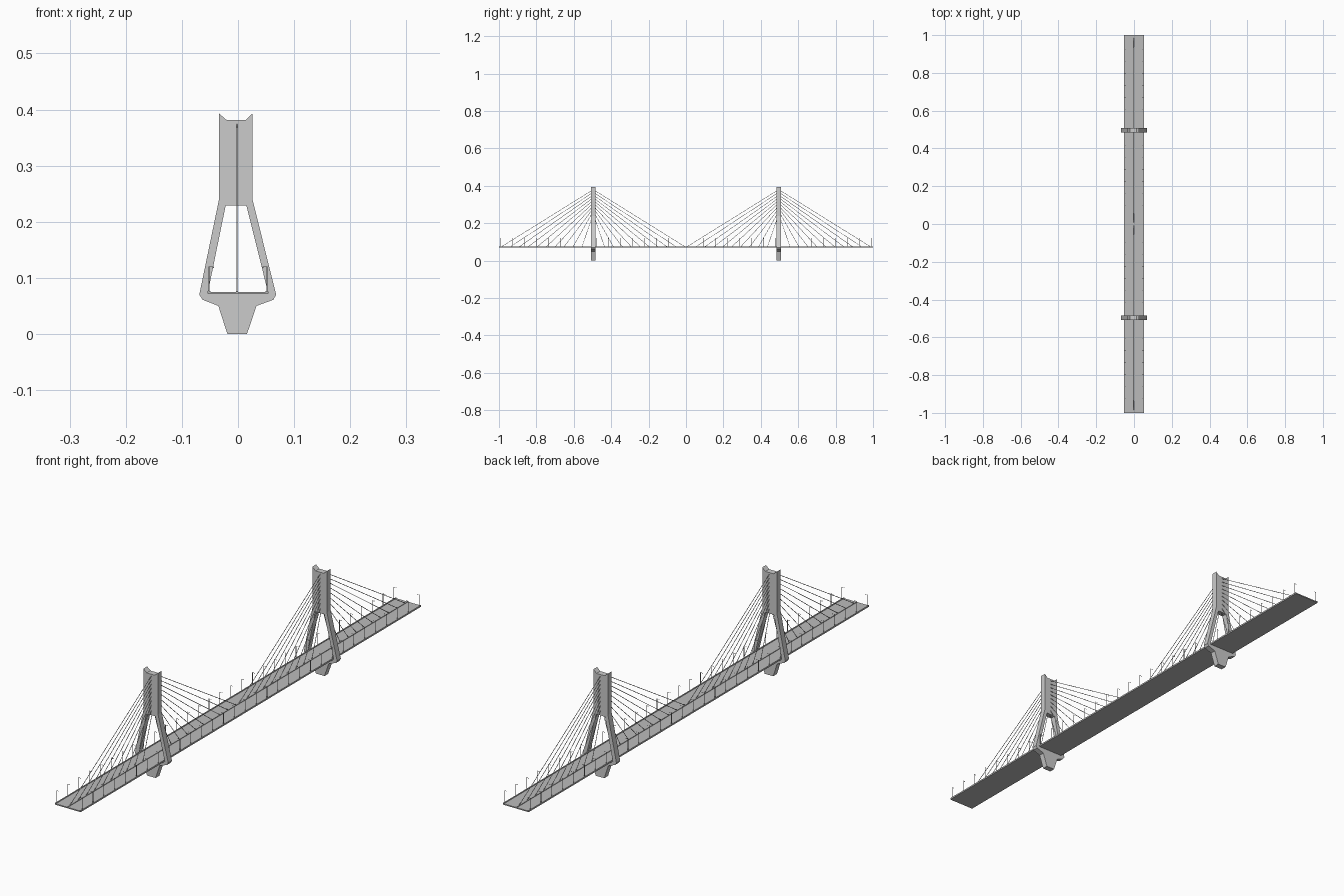
import bpy, bmesh
from mathutils import Vector, Matrix

if "Cube" in bpy.data.objects:
    bpy.data.objects.remove(bpy.data.objects["Cube"])

TOWER_Y = 0.496
DECK_TOP = 0.075
EDGE = 0.053
CABLE_X = -0.002

# Darker grey for the roadway
asphalt = bpy.data.materials.new("asphalt")
asphalt.use_nodes = True
asphalt.diffuse_color = (0.5, 0.5, 0.5, 1)
asphalt.node_tree.nodes["Principled BSDF"].inputs["Base Color"].default_value = asphalt.diffuse_color


def finish(name, bm, material=None):
    mesh = bpy.data.meshes.new(name)
    bm.to_mesh(mesh)
    bm.free()
    if material:
        mesh.materials.append(material)
    obj = bpy.data.objects.new(name, mesh)
    bpy.context.collection.objects.link(obj)


def add_box(bm, lo, hi):
    lo, hi = Vector(lo), Vector(hi)
    mat = Matrix.Translation((lo + hi) / 2) @ Matrix.Diagonal((*(hi - lo), 1))
    bmesh.ops.create_cube(bm, size=1, matrix=mat)


def add_rod(bm, a, b, radius, sides=6):
    a, b = Vector(a), Vector(b)
    turn = (b - a).to_track_quat('Z', 'Y').to_matrix().to_4x4()
    bmesh.ops.create_cone(bm, cap_ends=True, segments=sides, radius1=radius,
                          radius2=radius, depth=(b - a).length,
                          matrix=Matrix.Translation((a + b) / 2) @ turn)


# Pylon: upper frame around the opening, and the pier below the road.
# Both are flat outlines extruded along the road.
OUTLINE = [(-0.034, 0.393), (-0.020, 0.381), (0.013, 0.381), (0.026, 0.393),
           (0.026, 0.239), (0.068, 0.070), (0.063, 0.061), (0.033, 0.050),
           (0.016, 0), (-0.019, 0), (-0.035, 0.050), (-0.063, 0.061),
           (-0.069, 0.070), (-0.034, 0.239)]
OPENING = [(-0.022, 0.229), (0.015, 0.229), (0.054, 0.072), (-0.054, 0.072)]
DEPTH = 0.022


def make_pylon(name, y):
    bm = bmesh.new()
    edges = []
    for loop in (OUTLINE, OPENING):
        verts = [bm.verts.new((x, y - DEPTH / 2, z)) for x, z in loop]
        edges += [bm.edges.new((verts[i - 1], verts[i])) for i in range(len(verts))]
    bmesh.ops.triangle_fill(bm, edges=edges, use_beauty=True)
    bmesh.ops.dissolve_limit(bm, angle_limit=0.01, verts=bm.verts, edges=bm.edges)
    face = bmesh.ops.extrude_face_region(bm, geom=bm.faces[:], use_keep_orig=True)
    moved = [v for v in face["geom"] if isinstance(v, bmesh.types.BMVert)]
    bmesh.ops.translate(bm, vec=(0, DEPTH, 0), verts=moved)
    bmesh.ops.recalc_face_normals(bm, faces=bm.faces)
    finish(name, bm)


# Stay cables: one central fan on both sides of a pylon
def make_cables(name, y, count=10):
    bm = bmesh.new()
    for i in range(count):
        t = i / (count - 1)
        reach = 0.06 + 0.43 * t
        height = 0.25 + 0.13 * t
        for side in (-1, 1):
            add_rod(bm, (CABLE_X, y, height),
                    (CABLE_X, y + side * reach, DECK_TOP), 0.001)
    finish(name, bm)


for label, y in (("front", -TOWER_Y), ("back", TOWER_Y)):
    make_pylon(label + "_pylon", y)
    make_cables(label + "_cables", y)

# Road deck
bm = bmesh.new()
add_box(bm, (-EDGE, -1, 0.071), (EDGE, 1, DECK_TOP))
finish("road_deck", bm, asphalt)

# Kerbs along both edges and the central reservation
for name, x in (("right_kerb", -EDGE + 0.002), ("left_kerb", EDGE - 0.002),
                ("median", CABLE_X)):
    bm = bmesh.new()
    add_box(bm, (x - 0.002, -1, DECK_TOP - 0.001), (x + 0.002, 1, 0.077))
    finish(name, bm, asphalt)

# Street lamps: post, inward arm and small head
LAMPS = 32
for name, side in (("right_lamps", -1), ("left_lamps", 1)):
    bm = bmesh.new()
    x = side * (EDGE - 0.001)
    tip = x - side * 0.008
    for i in range(LAMPS):
        y = -0.99 + 1.98 * i / (LAMPS - 1)
        add_rod(bm, (x, y, DECK_TOP), (x, y, 0.12), 0.001)
        add_rod(bm, (x, y, 0.1195), (tip, y, 0.1195), 0.0005)
        add_box(bm, (tip - 0.001, y - 0.001, 0.118), (tip + 0.001, y + 0.001, 0.1195))
    finish(name, bm)
